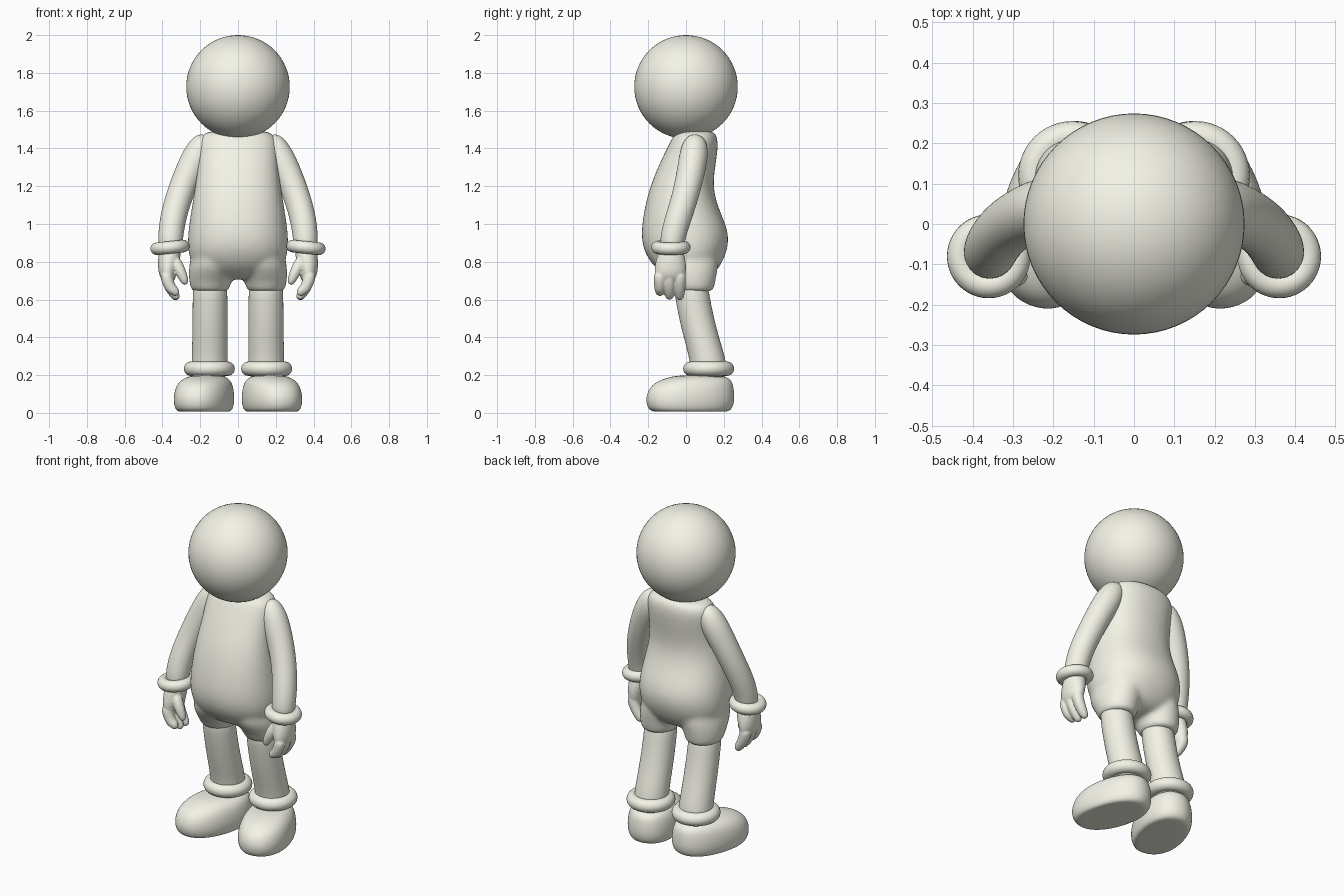
import bpy, bmesh, math
from mathutils import Vector

Y = Vector((0, 1, 0))
cream = bpy.data.materials.new("cream")
cream.diffuse_color = (0.9, 0.9, 0.8, 1)


def loft(bm, rings, flat=False, rot=0.0, power=2.0, sides=20):
    """Closed skin over rings (x, y, z, rx[, ry]); flat keeps rings level."""
    pts = [Vector(r[:3]) for r in rings]
    loops = []
    for i, r in enumerate(rings):
        t = pts[min(i + 1, len(pts) - 1)] - pts[max(i - 1, 0)]
        t = Vector((0, 0, 1 if t.z > 0 else -1)) if flat else t.normalized()
        u = Y.cross(t).normalized()
        v = t.cross(u)
        c, s = math.cos(rot), math.sin(rot)
        u, v = u * c + v * s, v * c - u * s
        loop = []
        for k in range(sides):
            a = 2 * math.pi * k / sides
            ca, sa = math.cos(a), math.sin(a)
            x = math.copysign(abs(ca) ** (2 / power), ca) * r[3]
            y = math.copysign(abs(sa) ** (2 / power), sa) * r[-1]
            loop.append(bm.verts.new(pts[i] + u * x + v * y))
        loops.append(loop)
    for a, b in zip(loops, loops[1:]):
        for k in range(sides):
            n = (k + 1) % sides
            bm.faces.new((a[k], a[n], b[n], b[k]))
    bm.faces.new(loops[0][::-1])
    bm.faces.new(loops[-1])


def finish(name, bm, voxel=0, mirror=True, smooth=4):
    bmesh.ops.recalc_face_normals(bm, faces=bm.faces)
    for f in bm.faces:
        f.smooth = True
    me = bpy.data.meshes.new(name)
    bm.to_mesh(me)
    bm.free()
    me.materials.append(cream)
    ob = bpy.data.objects.new(name, me)
    bpy.context.collection.objects.link(ob)
    sub = ob.modifiers.new("Subdivide", "SUBSURF")
    sub.levels = sub.render_levels = 2
    if voxel:
        rm = ob.modifiers.new("Fuse", "REMESH")
        rm.mode = 'VOXEL'
        rm.voxel_size = voxel
        rm.use_smooth_shade = True
        sm = ob.modifiers.new("Soften", "SMOOTH")
        sm.factor = 0.5
        sm.iterations = smooth
    if mirror:
        ob.modifiers.new("Mirror", "MIRROR")
    return ob


def cuff(name, loc, major, minor, tilt=0.0):
    bpy.ops.mesh.primitive_torus_add(location=loc, rotation=(0, tilt, 0),
                                     major_radius=major, minor_radius=minor,
                                     major_segments=48, minor_segments=20)
    ob = bpy.context.object
    ob.name = name
    bpy.ops.object.transform_apply(location=True, rotation=True, scale=True)
    bpy.ops.object.shade_smooth()
    ob.data.materials.append(cream)
    ob.modifiers.new("Mirror", "MIRROR")


# head
bpy.ops.mesh.primitive_uv_sphere_add(segments=64, ring_count=32, radius=0.274,
                                     location=(0, 0, 1.726))
bpy.context.object.name = "head"
bpy.context.object.data.materials.append(cream)
bpy.ops.object.shade_smooth()

# torso: height, half width, front y, back y, fused with two short trouser legs
bm = bmesh.new()
profile = [(0.705, 0.09, -0.05, 0.09), (0.735, 0.19, -0.125, 0.150),
           (0.79, 0.25, -0.185, 0.19), (0.86, 0.267, -0.225, 0.220),
           (0.93, 0.267, -0.237, 0.228), (1.00, 0.260, -0.234, 0.212),
           (1.10, 0.244, -0.217, 0.166), (1.20, 0.227, -0.190, 0.143),
           (1.30, 0.216, -0.150, 0.155), (1.40, 0.213, -0.102, 0.17),
           (1.45, 0.208, -0.077, 0.168), (1.48, 0.182, -0.057, 0.157),
           (1.495, 0.14, -0.035, 0.138)]
loft(bm, [(0, (f + b) / 2, z, w, (b - f) / 2) for z, w, f, b in profile],
     flat=True, power=2.2, sides=28)
for s in (-1, 1):
    loft(bm, [(s * 0.147, 0.035, 0.640, 0.088, 0.097),
              (s * 0.148, 0.035, 0.652, 0.103, 0.115),
              (s * 0.147, 0.030, 0.69, 0.112, 0.126),
              (s * 0.140, 0.015, 0.74, 0.124, 0.152),
              (s * 0.130, 0.0, 0.80, 0.128, 0.175),
              (s * 0.120, 0.0, 0.90, 0.11, 0.16)], flat=True)
finish("torso", bm, voxel=0.011, mirror=False, smooth=14)

# legs
bm = bmesh.new()
loft(bm, [(0.148, 0.02, 0.72, 0.092), (0.148, 0.035, 0.60, 0.093),
          (0.148, 0.067, 0.45, 0.094), (0.149, 0.105, 0.32, 0.096),
          (0.150, 0.120, 0.25, 0.097), (0.150, 0.125, 0.17, 0.097)], flat=True)
finish("legs", bm)

# ankle and wrist cuffs
cuff("ankle_cuffs", (0.152, 0.12, 0.234), 0.097, 0.038)
cuff("wrist_cuffs", (0.36, -0.08, 0.876), 0.071, 0.033, 0.1)

# shoes: egg-shaped, toes turned outwards; height, scale, shift to heel
bm = bmesh.new()
turn = math.radians(17)
shoe = [(0.006, 0.76, 0.0), (0.008, 0.87, 0.0), (0.022, 0.96, 0.0),
        (0.06, 1.01, 0.0), (0.10, 1.0, 0.002), (0.14, 0.945, 0.010),
        (0.17, 0.84, 0.026), (0.19, 0.66, 0.045), (0.20, 0.40, 0.05)]
loft(bm, [(0.180 - math.sin(turn) * d, 0.022 + math.cos(turn) * d, z,
           0.147 * k, 0.238 * k) for z, k, d in shoe],
     flat=True, rot=turn, power=2.2, sides=28)
finish("shoes", bm)

# arms
bm = bmesh.new()
loft(bm, [(0.160, 0.052, 1.462, 0.03), (0.178, 0.050, 1.437, 0.062),
          (0.214, 0.042, 1.37, 0.078), (0.263, 0.025, 1.27, 0.075),
          (0.315, -0.005, 1.14, 0.071), (0.347, -0.045, 1.02, 0.070),
          (0.357, -0.070, 0.93, 0.067), (0.36, -0.080, 0.85, 0.062)])
finish("arms", bm)

# hands: palm, three fingers and a thumb fused together
bm = bmesh.new()
loft(bm, [(0.36, -0.08, 0.88, 0.054, 0.060), (0.362, -0.08, 0.83, 0.061, 0.074),
          (0.370, -0.082, 0.78, 0.055, 0.085), (0.374, -0.084, 0.73, 0.046, 0.084),
          (0.366, -0.085, 0.695, 0.032, 0.068)], flat=True)
for y, tip in ((-0.138, 0.622), (-0.087, 0.602), (-0.033, 0.600)):
    loft(bm, [(0.383, y, 0.75, 0.034), (0.375, y, 0.70, 0.034),
              (0.354, y, 0.655, 0.031), (0.333, y, tip + 0.022, 0.026),
              (0.323, y, tip + 0.006, 0.019), (0.319, y, tip, 0.008)], sides=12)
loft(bm, [(0.345, -0.11, 0.82, 0.034), (0.318, -0.125, 0.775, 0.033),
          (0.298, -0.130, 0.735, 0.029), (0.283, -0.130, 0.70, 0.023),
          (0.277, -0.130, 0.684, 0.015), (0.275, -0.130, 0.679, 0.006)], sides=12)
finish("hands", bm, voxel=0.006, smooth=3)
